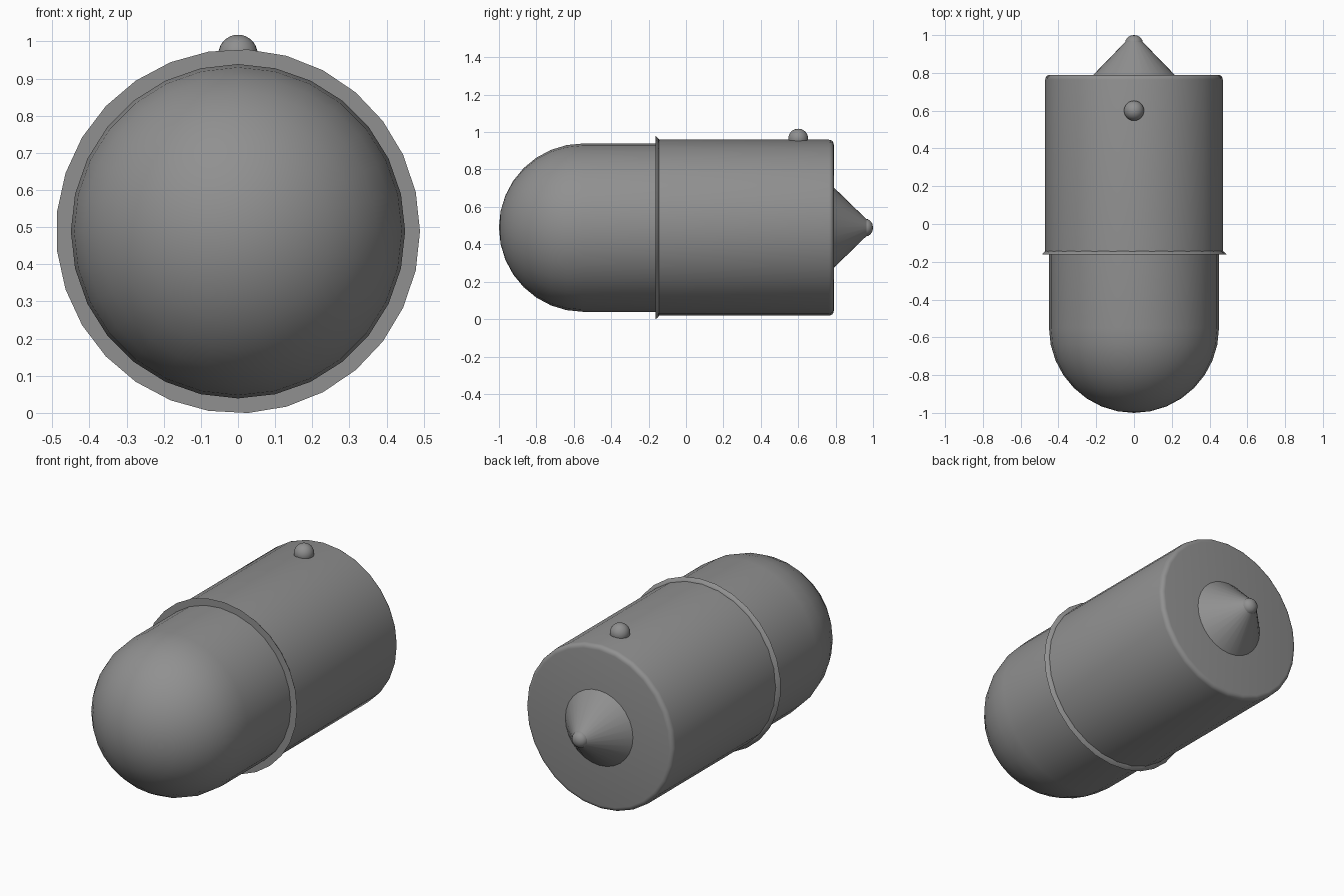
import bpy, bmesh, math

if "Cube" in bpy.data.objects:
    bpy.data.objects.remove(bpy.data.objects["Cube"])

CZ = 0.489  # height of the main axis

grey = bpy.data.materials.new("mid grey")
grey.diffuse_color = (0.28, 0.28, 0.28, 1)
grey.use_nodes = True
grey.node_tree.nodes["Principled BSDF"].inputs["Base Color"].default_value = grey.diffuse_color


def lathe(name, profile, sides, start=0.0, angle=35):
    """Spin (radius, y) points around the long axis; radius 0 makes a pole."""
    bm = bmesh.new()
    rings = []
    for r, y in profile:
        if r == 0:
            rings.append([bm.verts.new((0, y, CZ))] * sides)
        else:
            rings.append([bm.verts.new((r * math.cos(start + math.tau * i / sides), y,
                                        CZ + r * math.sin(start + math.tau * i / sides)))
                          for i in range(sides)])
    for a, b in zip(rings, rings[1:]):
        for i in range(sides):
            j = (i + 1) % sides
            quad = list(dict.fromkeys((a[i], a[j], b[j], b[i])))
            bm.faces.new(quad)
    bmesh.ops.recalc_face_normals(bm, faces=bm.faces)
    mesh = bpy.data.meshes.new(name)
    bm.to_mesh(mesh)
    bm.free()
    ob = bpy.data.objects.new(name, mesh)
    bpy.context.collection.objects.link(ob)
    finish(ob, angle)
    return ob


def finish(ob, angle=35):
    ob.data.materials.append(grey)
    bpy.ops.object.select_all(action='DESELECT')
    ob.select_set(True)
    bpy.context.view_layer.objects.active = ob
    bpy.ops.object.shade_smooth_by_angle(angle=math.radians(angle))


# domed front shell: hemisphere running into a short cylinder
R = 0.45
dome = [(0, -1.0)]
dome += [(R * math.sin(t), -0.55 - R * math.cos(t))
         for t in (math.pi / 2 * k / 8 for k in range(1, 9))]
dome += [(R, -0.14), (0, -0.14)]
lathe("front_dome", dome, 28)

# thin flared collar
lathe("collar", [(0.44, -0.162), (0.49, -0.162), (0.478, -0.148),
                 (0.468, -0.143), (0.44, -0.143), (0.44, -0.162)], 29)

# rear barrel with rounded back edge
b = 0.025
barrel = [(0, -0.15), (0.47, -0.15)]
barrel += [(0.47 - b + b * math.cos(t), 0.79 - b + b * math.sin(t))
           for t in (math.pi / 2 * k / 4 for k in range(5))]
barrel += [(0, 0.79)]
lathe("rear_barrel", barrel, 28)

# cone point with a small rounded tip
lathe("tail_cone", [(0, 0.78), (0.225, 0.78), (0.045, 0.965), (0, 0.965)], 28)
lathe("cone_tip", [(0, 0.95), (0.046, 0.958), (0.045, 0.972), (0.035, 0.987),
                   (0.019, 0.997), (0, 1.0)], 20)

# round button on top of the barrel
bpy.ops.mesh.primitive_uv_sphere_add(segments=24, ring_count=14, radius=0.053,
                                     location=(0, 0.6, 0.965))
button = bpy.context.object
button.name = "top_button"
finish(button)
